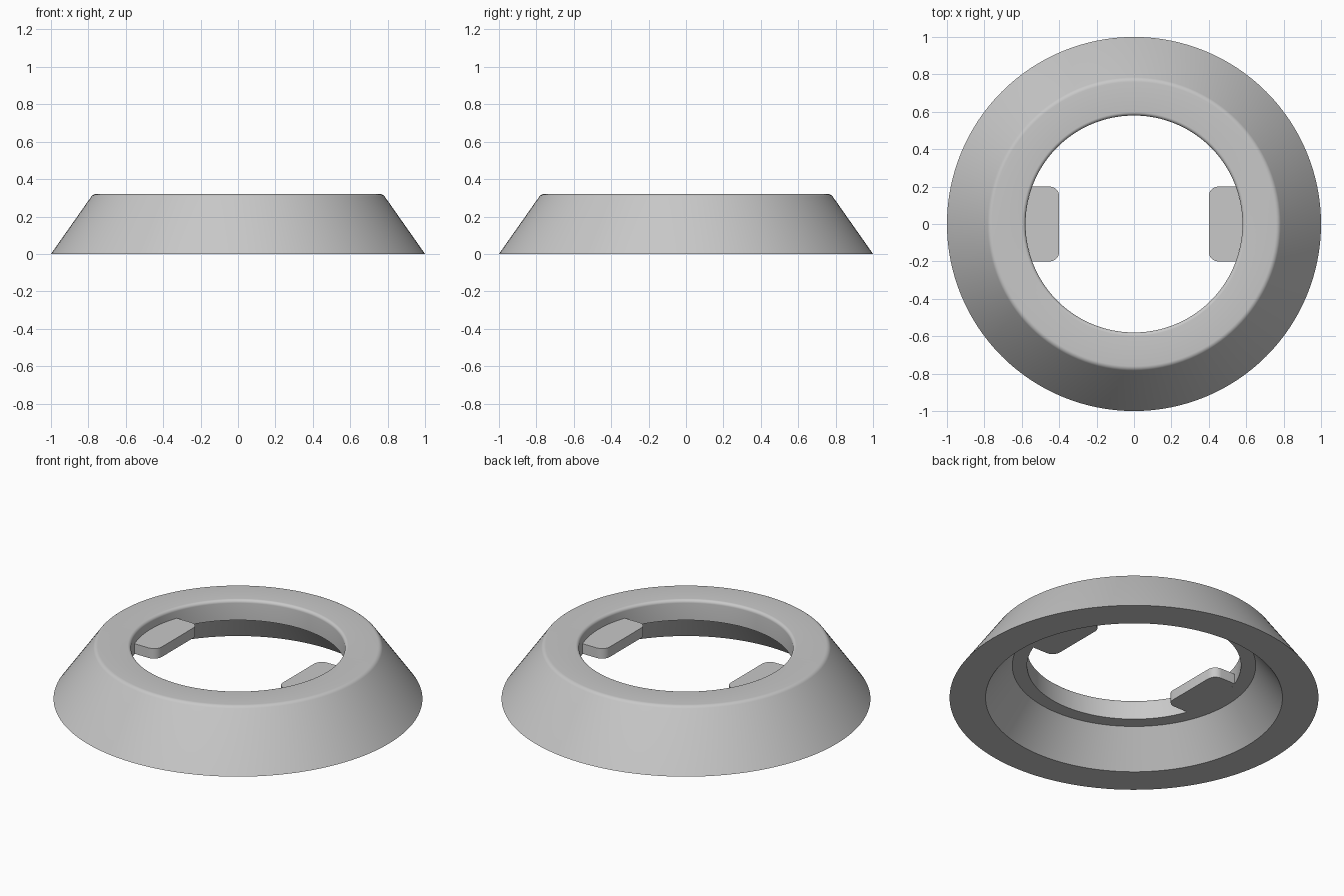
import bpy, bmesh, math
from mathutils import Vector

if "Cube" in bpy.data.objects:
    bpy.data.objects.remove(bpy.data.objects["Cube"])

SEGMENTS = 128
HOLE, SHELF_Z, TOP_Z, TAB_TOP = 0.58, 0.2, 0.32, 0.26

grey = bpy.data.materials.new("plain grey")
grey.use_nodes = True
colour = (0.58, 0.58, 0.58, 1)
grey.diffuse_color = colour
grey.node_tree.nodes["Principled BSDF"].inputs["Base Color"].default_value = colour


def fillet(before, corner, after, radius, steps=5):
    """Points of an arc that rounds one corner of an outline."""
    c = Vector(corner)
    a, b = (Vector(before) - c).normalized(), (Vector(after) - c).normalized()
    half = a.angle(b) / 2
    centre = c + (a + b).normalized() * radius / math.sin(half)
    start = c + a * radius / math.tan(half) - centre
    end = c + b * radius / math.tan(half) - centre
    return [centre + start.lerp(end, i / steps).normalized() * radius
            for i in range(steps + 1)]


def finish(bm, name):
    bmesh.ops.recalc_face_normals(bm, faces=bm.faces)
    mesh = bpy.data.meshes.new(name)
    bm.to_mesh(mesh)
    bm.free()
    mesh.materials.append(grey)
    obj = bpy.data.objects.new(name, mesh)
    bpy.context.collection.objects.link(obj)
    bpy.ops.object.select_all(action="DESELECT")
    obj.select_set(True)
    bpy.context.view_layer.objects.active = obj
    bpy.ops.object.shade_smooth_by_angle(angle=math.radians(30))


# Tapered ring: closed cross-section turned around the z axis
foot, rim, lip, shelf = (1, 0), (0.775, TOP_Z), (HOLE, TOP_Z), (HOLE, SHELF_Z)
profile = [foot, *fillet(foot, rim, lip, 0.03), *fillet(rim, lip, shelf, 0.018),
           shelf, (0.66, SHELF_Z), (0.805, 0)]
bm = bmesh.new()
rings = []
for i in range(SEGMENTS):
    t = math.tau * i / SEGMENTS
    rings.append([bm.verts.new((r * math.cos(t), r * math.sin(t), z)) for r, z in profile])
for i, ring in enumerate(rings):
    following = rings[(i + 1) % SEGMENTS]
    for j in range(len(ring)):
        k = (j + 1) % len(ring)
        bm.faces.new((ring[j], following[j], following[k], ring[k]))
finish(bm, "tapered_ring")

# Two inward tabs, rounded at the free end and curved to meet the hole wall
inner, half_width = 0.4, 0.2
reach = math.asin(half_width / HOLE)
for name, side in (("left_tab", 1), ("right_tab", -1)):
    wall = [(HOLE * math.cos(a), HOLE * math.sin(a))
            for a in (reach * (i / 8 - 1) for i in range(17))]
    back, front = (inner, half_width), (inner, -half_width)
    outline = wall + fillet(wall[-1], back, front, 0.05) + fillet(back, front, wall[0], 0.05)
    bm = bmesh.new()
    base = bm.faces.new([bm.verts.new((side * x, y, SHELF_Z)) for x, y in outline])
    top = bmesh.ops.extrude_face_region(bm, geom=[base], use_keep_orig=True)
    bmesh.ops.translate(bm, vec=(0, 0, TAB_TOP - SHELF_Z),
                        verts=[v for v in top["geom"] if isinstance(v, bmesh.types.BMVert)])
    finish(bm, name)
